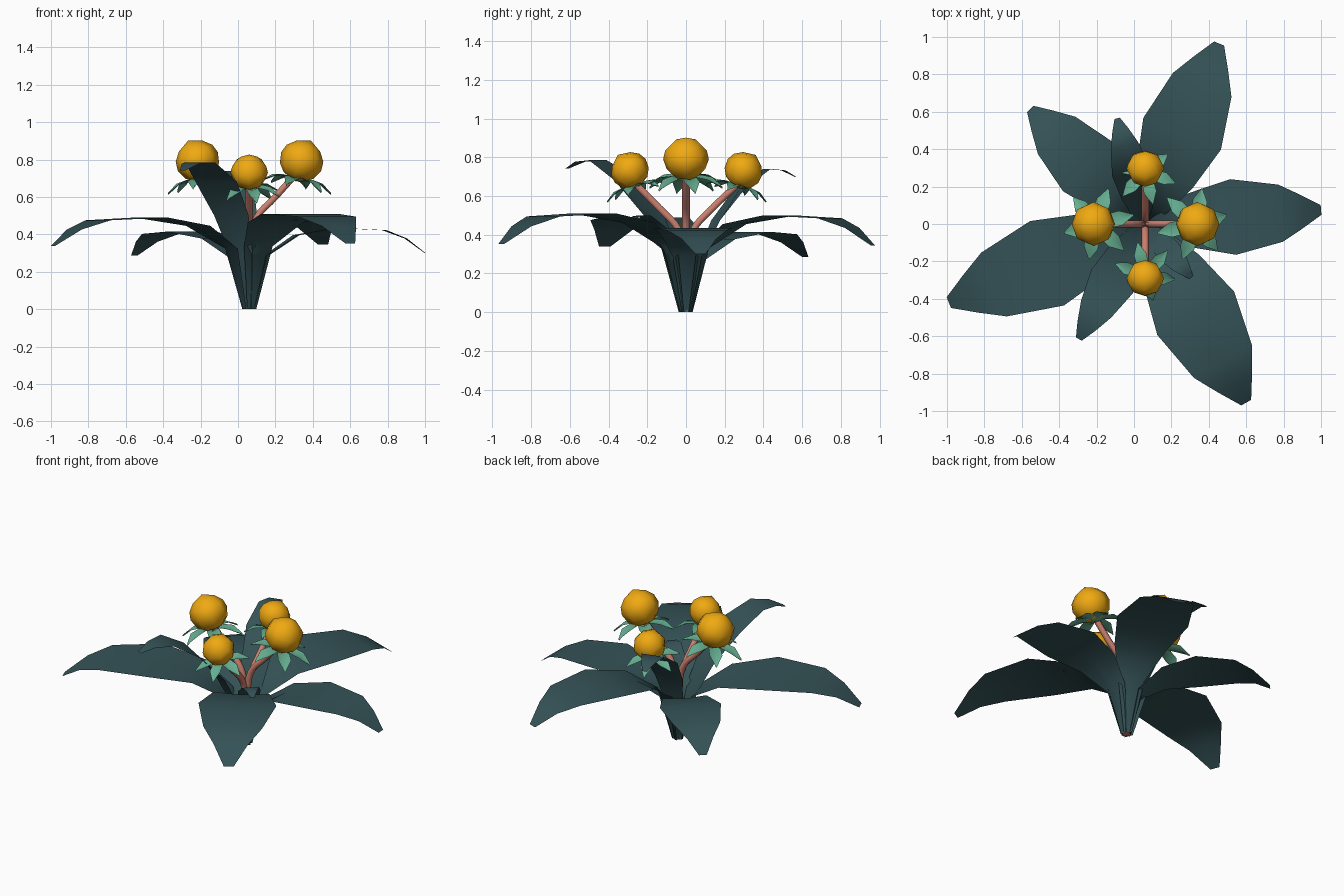
import bpy, math
from math import sin, cos, pi, radians
from mathutils import Vector, Matrix

if "Cube" in bpy.data.objects:
    bpy.data.objects.remove(bpy.data.objects["Cube"])

CX = 0.06  # plant axis


def material(name, rgb):
    m = bpy.data.materials.new(name)
    m.diffuse_color = (*rgb, 1)
    m.use_nodes = True
    m.node_tree.nodes["Principled BSDF"].inputs["Base Color"].default_value = m.diffuse_color
    return m


LEAF = material("leaf_teal", (0.035, 0.085, 0.095))
PETAL = material("bloom_orange", (0.87, 0.40, 0.006))
SEPAL = material("sepal_green", (0.13, 0.42, 0.28))
STEM = material("stem_pink", (0.60, 0.22, 0.16))


def make(name, verts, faces, mat):
    me = bpy.data.meshes.new(name)
    me.from_pydata(verts, [], faces)
    me.materials.append(mat)
    me.polygons.foreach_set("use_smooth", [True] * len(me.polygons))
    me.update()
    ob = bpy.data.objects.new(name, me)
    bpy.context.collection.objects.link(ob)
    return ob


def grid_faces(rows, cols, start=0):
    return [(start + i * cols + j, start + i * cols + j + 1,
             start + (i + 1) * cols + j + 1, start + (i + 1) * cols + j)
            for i in range(rows - 1) for j in range(cols - 1)]


# Leaf rows: reach fraction, height fraction, width fraction, centre fold
WIDE = [(0.025, 0, 0.05, 0.0), (0.09, 0.66, 0.16, 0.02), (0.26, 0.91, 0.31, 0.025),
        (0.5, 1, 0.43, 0.0), (0.77, 0.97, 0.325, 0.0), (0.89, 0.87, 0.19, 0.0),
        (1, 0.69, 0.055, 0.0)]
STEEP = [(0.03, 0, 0.07, 0.0), (0.12, 0.38, 0.2, 0.02), (0.27, 0.64, 0.3, 0.02),
         (0.5, 0.87, 0.36, 0.0), (0.74, 1, 0.26, 0.0), (0.89, 0.99, 0.15, 0.0),
         (1, 0.945, 0.05, 0.0)]


def leaf(name, tip, peak, rows):
    d = Vector((tip[0] - CX, tip[1], 0))
    reach = d.length
    d.normalize()
    side = Vector((-d.y, d.x, 0))
    verts = []
    for f, h, w, fold in rows:
        for s in (-0.5, 0, 0.5):
            p = Vector((CX, 0, peak * h)) + d * (f * reach) + side * (s * w * reach)
            if s == 0:
                p += d * fold
            verts.append(p)
    make(name, verts, grid_faces(len(rows), 3), LEAF)


for i, (tip, peak, rows) in enumerate([
        ((0.455, 0.965), 0.50, WIDE), ((1.0, 0.075), 0.435, WIDE),
        ((0.60, -0.955), 0.51, WIDE), ((-0.99, -0.42), 0.49, WIDE),
        ((-0.555, 0.615), 0.415, WIDE), ((-0.295, -0.615), 0.785, STEEP),
        ((-0.09, 0.565), 0.74, STEEP), ((0.31, -0.29), 0.50, STEEP)]):
    leaf(f"leaf_{i + 1}", tip, peak, rows)


# Eight-sided pointed bud, revolved profile (radius, height)
BUD = [(0.06, -0.092), (0.1, -0.055), (0.118, 0.0), (0.108, 0.048), (0.07, 0.09)]


def bloom(name, centre, turn, tilt, size):
    spin = Matrix.Translation(centre) @ Matrix.Rotation(turn, 4, 'Z')
    mat = spin @ Matrix.Rotation(tilt, 4, 'Y') @ Matrix.Scale(size, 4)
    verts = [Vector((r * cos(k * pi / 4), r * sin(k * pi / 4), z))
             for r, z in BUD for k in range(8)]
    faces = [(i * 8 + k, i * 8 + (k + 1) % 8, (i + 1) * 8 + (k + 1) % 8, (i + 1) * 8 + k)
             for i in range(len(BUD) - 1) for k in range(8)]
    b, t = len(verts), len(verts) + 1
    verts += [Vector((0, 0, -0.105)), Vector((0, 0, 0.123))]
    top = (len(BUD) - 1) * 8
    for k in range(8):
        n = (k + 1) % 8
        faces += [(n, k, b), (top + k, top + n, t)]
    make(name + "_bud", [mat @ v for v in verts], faces, PETAL)

    # Drooping sepals under the bud
    mat = spin @ Matrix.Rotation(tilt * 0.45, 4, 'Y') @ Matrix.Scale(size, 4)
    verts, faces = [], []
    rows = [(0.01, -0.1, 0.02), (0.07, -0.085, 0.075), (0.13, -0.095, 0.08), (0.195, -0.135, 0.008)]
    for k in range(6):
        a = k * pi / 3 + 0.25
        faces += grid_faces(4, 3, len(verts))
        for r, z, w in rows:
            for s in (-0.5, 0, 0.5):
                q = Vector((r, s * w, z - (0.01 if s == 0 else 0)))
                verts.append(mat @ (Matrix.Rotation(a, 3, 'Z') @ q))
    make(name + "_sepals", verts, faces, SEPAL)


# Curved stem tube following a smoothed path
def stem(name, turn, path):
    cu = bpy.data.curves.new(name, 'CURVE')
    cu.dimensions = '3D'
    cu.bevel_depth = 0.02
    cu.bevel_resolution = 1
    cu.resolution_u = 4
    cu.use_fill_caps = True
    sp = cu.splines.new('BEZIER')
    sp.bezier_points.add(len(path) - 1)
    for bp, (r, z) in zip(sp.bezier_points, path):
        bp.co = (CX + r * cos(turn), r * sin(turn), z)
        bp.handle_left_type = bp.handle_right_type = 'AUTO'
    cu.materials.append(STEM)
    ob = bpy.data.objects.new(name, cu)
    bpy.context.collection.objects.link(ob)


for name, turn, r, z, tilt, size in [
        ("right", 0, 0.278, 0.79, 25, 1.0), ("left", pi, 0.275, 0.79, 25, 1.0),
        ("back", pi / 2, 0.295, 0.73, 38, 0.85), ("front", -pi / 2, 0.288, 0.73, 38, 0.85)]:
    centre = Vector((CX + r * cos(turn), r * sin(turn), z))
    bloom(name, centre, turn, radians(tilt), size)
    stem(name + "_stem", turn, [(0.008, 0.0), (0.01, 0.3), (0.035, z - 0.31),
                                (0.14, z - 0.19), (r - 0.035, z - 0.075)])
